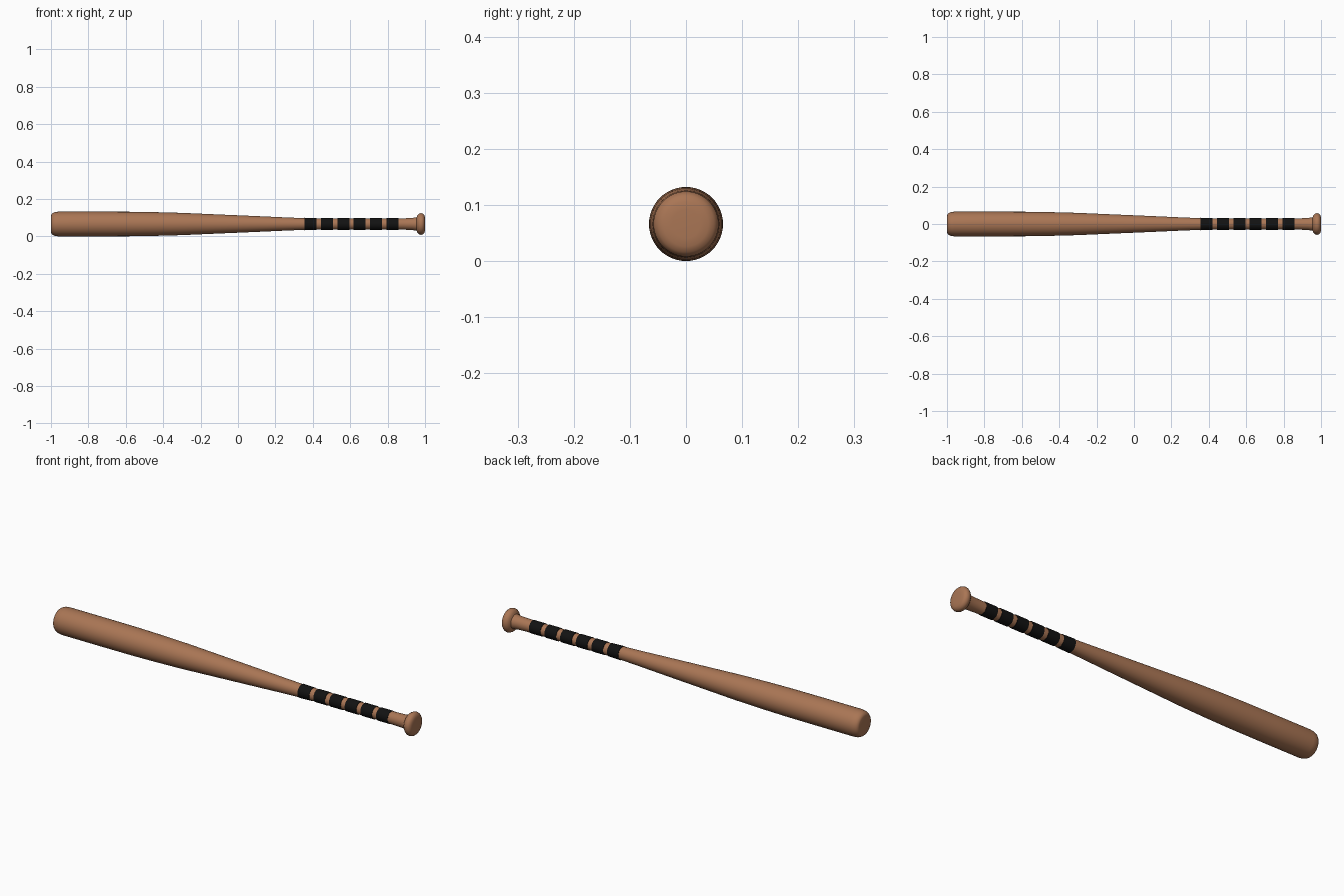
import bpy, bmesh, math

if "Cube" in bpy.data.objects:
    bpy.data.objects.remove(bpy.data.objects["Cube"])

AXIS_Z = 0.066
SEGMENTS = 48


def material(name, color):
    m = bpy.data.materials.new(name)
    m.diffuse_color = (*color, 1)
    m.use_nodes = True
    m.node_tree.nodes["Principled BSDF"].inputs["Base Color"].default_value = m.diffuse_color
    return m


wood = material("brown wood", (0.40, 0.18, 0.09))
black = material("black tape", (0.006, 0.006, 0.006))


def lathe(name, profile, mat, closed=False):
    """Spin (x, radius) points around the long axis of the bat."""
    bm = bmesh.new()
    rings = []
    for x, r in profile:
        if r == 0:
            rings.append([bm.verts.new((x, 0, AXIS_Z))] * SEGMENTS)
        else:
            rings.append([bm.verts.new((x, r * math.cos(a), AXIS_Z + r * math.sin(a)))
                          for a in (2 * math.pi * i / SEGMENTS for i in range(SEGMENTS))])
    pairs = list(zip(rings, rings[1:]))
    if closed:
        pairs.append((rings[-1], rings[0]))
    for a, b in pairs:
        for i in range(SEGMENTS):
            j = (i + 1) % SEGMENTS
            bm.faces.new(list(dict.fromkeys((a[i], a[j], b[j], b[i]))))
    bmesh.ops.recalc_face_normals(bm, faces=bm.faces)
    mesh = bpy.data.meshes.new(name)
    bm.to_mesh(mesh)
    bm.free()
    mesh.materials.append(mat)
    ob = bpy.data.objects.new(name, mesh)
    bpy.context.collection.objects.link(ob)
    bpy.context.view_layer.objects.active = ob
    ob.select_set(True)
    bpy.ops.object.shade_smooth_by_angle(angle=math.radians(40))
    ob.select_set(False)
    return ob


# Wooden body: rounded tip, barrel, taper, handle, knob
lathe("bat_body", [
    (-1.0, 0), (-1.0, 0.045), (-0.997, 0.053), (-0.990, 0.059), (-0.978, 0.064),
    (-0.96, 0.066), (-0.75, 0.066), (-0.58, 0.0655), (-0.45, 0.0635), (-0.30, 0.0595),
    (-0.15, 0.053), (0.0, 0.0465), (0.15, 0.040), (0.27, 0.0345), (0.35, 0.0315),
    (0.45, 0.0295), (0.60, 0.029), (0.80, 0.029), (0.88, 0.030), (0.93, 0.032),
    (0.955, 0.036), (0.959, 0.046), (0.965, 0.053), (0.973, 0.057), (0.980, 0.058),
    (0.988, 0.056), (0.995, 0.050), (0.999, 0.040), (1.0, 0.025), (1.0, 0)], wood)

# Black grip tape bands
for i in range(6):
    x0 = 0.356 + i * 0.0875
    x1 = x0 + 0.064
    r0 = 0.0335 if i == 0 else 0.0315
    lathe(f"grip_band_{i + 1}", [(x0, 0.027), (x0, r0), (x1, 0.0315), (x1, 0.027)],
          black, closed=True)
